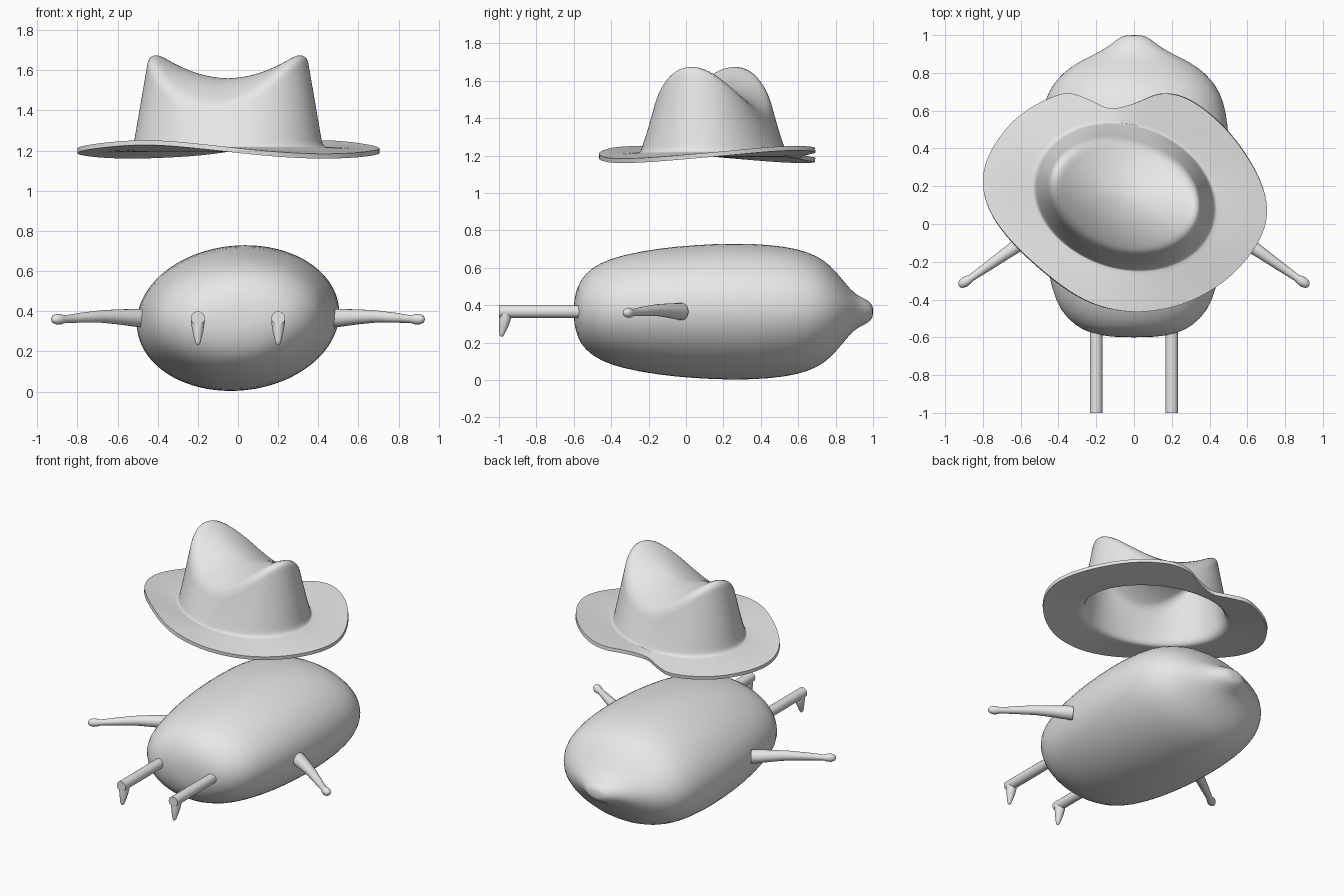
import bpy, bmesh, math
from mathutils import Vector

cube = bpy.data.objects.get("Cube")
if cube:
    bpy.data.objects.remove(cube)

grey = bpy.data.materials.new("light_grey")
grey.use_nodes = True
grey.diffuse_color = (0.8, 0.8, 0.8, 1)
for node in grey.node_tree.nodes:
    if node.type == "BSDF_PRINCIPLED":
        node.inputs["Base Color"].default_value = (0.8, 0.8, 0.8, 1)


def loft(name, rings, start="flat", end="flat", subsurf=0, thickness=0):
    """Skin closed rings; each end is 'flat', 'open' or a pole point."""
    bm = bmesh.new()
    loops = [[bm.verts.new(p) for p in ring] for ring in rings]
    n = len(loops[0])
    for a, b in zip(loops, loops[1:]):
        for i in range(n):
            j = (i + 1) % n
            bm.faces.new((a[i], a[j], b[j], b[i]))
    for loop, cap in ((loops[0], start), (loops[-1], end)):
        if isinstance(cap, Vector):
            pole = bm.verts.new(cap)
            for i in range(n):
                bm.faces.new((loop[i], loop[(i + 1) % n], pole))
        elif cap == "flat":
            bm.faces.new(loop)
    bmesh.ops.recalc_face_normals(bm, faces=bm.faces)
    mesh = bpy.data.meshes.new(name)
    bm.to_mesh(mesh)
    bm.free()
    mesh.materials.append(grey)
    obj = bpy.data.objects.new(name, mesh)
    bpy.context.collection.objects.link(obj)
    bpy.ops.object.select_all(action="DESELECT")
    obj.select_set(True)
    bpy.context.view_layer.objects.active = obj
    if subsurf:
        obj.modifiers.new("smooth", "SUBSURF").levels = subsurf
        bpy.ops.object.modifier_apply(modifier="smooth")
    if thickness:
        mod = obj.modifiers.new("shell", "SOLIDIFY")
        mod.thickness, mod.offset = thickness, 0
        bpy.ops.object.modifier_apply(modifier="shell")
    bpy.ops.object.shade_smooth_by_angle(angle=math.radians(50))
    return obj


def tube(name, path, up, sides=20):
    """Round limb through (point, radius) pairs."""
    pts = [Vector(p) for p, r in path]
    axis = (pts[-1] - pts[0]).normalized()
    u = axis.cross(Vector(up)).normalized()
    v = axis.cross(u)
    rings = []
    for p, (_, r) in zip(pts, path):
        angles = [math.tau * i / sides for i in range(sides)]
        rings.append([p + r * (math.cos(a) * u + math.sin(a) * v) for a in angles])
    return loft(name, rings)


# Body: oval sections along y (y, half width, half height)
MID = 0.366
sections = [(-.598, .12, .065), (-.58, .23, .14), (-.54, .31, .205), (-.46, .39, .262),
            (-.35, .435, .302), (-.15, .475, .34), (.05, .498, .358), (.25, .507, .367),
            (.45, .504, .36), (.6, .488, .337), (.7, .455, .3), (.77, .405, .25),
            (.83, .34, .18), (.88, .25, .117), (.92, .165, .085), (.96, .11, .067),
            (.985, .08, .05), (.998, .05, .03)]
rings = []
for y, w, h in sections:
    ring = []
    for i in range(40):
        a = math.tau * i / 40
        dz = h * math.sin(a)
        ring.append((w * math.cos(a) + 0.1 * dz, y, MID + dz))
    rings.append(ring)
loft("body", rings, Vector((0, -.6, MID)), Vector((0, 1, MID)), subsurf=1)

# Arms, legs and feet, mirrored left and right
for side, s in (("left", 1), ("right", -1)):
    arm = [((.485, -.025, .366), .046), ((.53, -.055, .368), .043), ((.6, -.103, .372), .037),
           ((.68, -.158, .374), .031), ((.78, -.228, .368), .025), ((.86, -.284, .361), .019),
           ((.88, -.297, .36), .025), ((.9, -.31, .36), .027), ((.918, -.322, .36), .02),
           ((.926, -.328, .36), .008)]
    tube(side + "_arm", [((s * x, y, z), r) for (x, y, z), r in arm], (0, 0, 1))
    x = s * 0.2
    tube(side + "_leg", [((x, -1, MID), .034), ((x, -.56, MID), .034)], (0, 0, 1))
    foot = [((x, -.966, .375), .03), ((x, -.966, .345), .034), ((x, -.973, .3), .027),
            ((x, -.983, .255), .016), ((x, -.986, .24), .011), ((x, -.987, .232), .005)]
    tube(side + "_foot", foot, (0, 1, 0))

# Hat: one shell from the dented crown down the wall and out to the brim edge
CX, CY, TURN = -.05, .145, math.radians(-18)
outline = [(-.8, .2), (-.76, .38), (-.61, .57), (-.385, .688), (-.25, .662), (-.13, .61),
           (0, .638), (.15, .692), (.31, .65), (.5, .49), (.65, .27), (.705, .08),
           (.66, -.09), (.51, -.275), (.28, -.415), (0, -.466), (-.27, -.4),
           (-.54, -.2), (-.73, .01)]


def spline_loop(points, steps):
    """Closed smooth curve through the points."""
    p = [Vector(q) for q in points]
    n, out = len(p), []
    for i in range(n):
        a, b, c, d = (p[(i + k) % n] for k in (-1, 0, 1, 2))
        for k in range(steps):
            t = k / steps
            out.append(b + t * (c - a) / 2 + t * t * (a - 2.5 * b + 2 * c - d / 2)
                       + t ** 3 * (1.5 * (b - c) + (d - a) / 2))
    return out


edge = spline_loop(outline, 4)


def turned(x, y):
    return (CX + x * math.cos(TURN) - y * math.sin(TURN),
            CY + x * math.sin(TURN) + y * math.cos(TURN))


def dent(x, y):
    """Saddle-shaped top of the crown, in the hat's own directions."""
    return 1.548 + 0.86 * x * x - 1.65 * y * y


def brim_height(a, t):
    return 1.206 + 0.034 * math.sin(2 * a) * t


angles, params = [], []
for p in edge:
    a = math.atan2(p.y - CY, p.x - CX)
    angles.append(a)
    params.append(math.atan2(math.sin(a - TURN) / .373, math.cos(a - TURN) / .485))

rings = []
for f in (.12, .3, .5, .7, .84, .93):
    ring = []
    for a in params:
        x, y = .4 * f * math.cos(a), .3 * f * math.sin(a)
        ring.append((*turned(x, y), dent(x, y)))
    rings.append(ring)
for f in (0, .06, .2, .45, .7, .9, .97):
    ring = []
    for a in params:
        x, y = (.395 + .075 * f) * math.cos(a), (.297 + .07 * f) * math.sin(a)
        top = dent(.4 * math.cos(a), .3 * math.sin(a)) - .025
        ring.append((*turned(x, y), top + (1.215 - top) * f))
    rings.append(ring)
for t in (.0, .08, .35, .7, .97, 1):
    ring = []
    for p, a, b in zip(edge, params, angles):
        foot = Vector(turned(.487 * math.cos(a), .375 * math.sin(a)))
        q = foot.lerp(p, t)
        ring.append((q.x, q.y, brim_height(b, t)))
    rings.append(ring)
loft("hat", rings, Vector((CX, CY, dent(0, 0))), "open", subsurf=1, thickness=.024)
